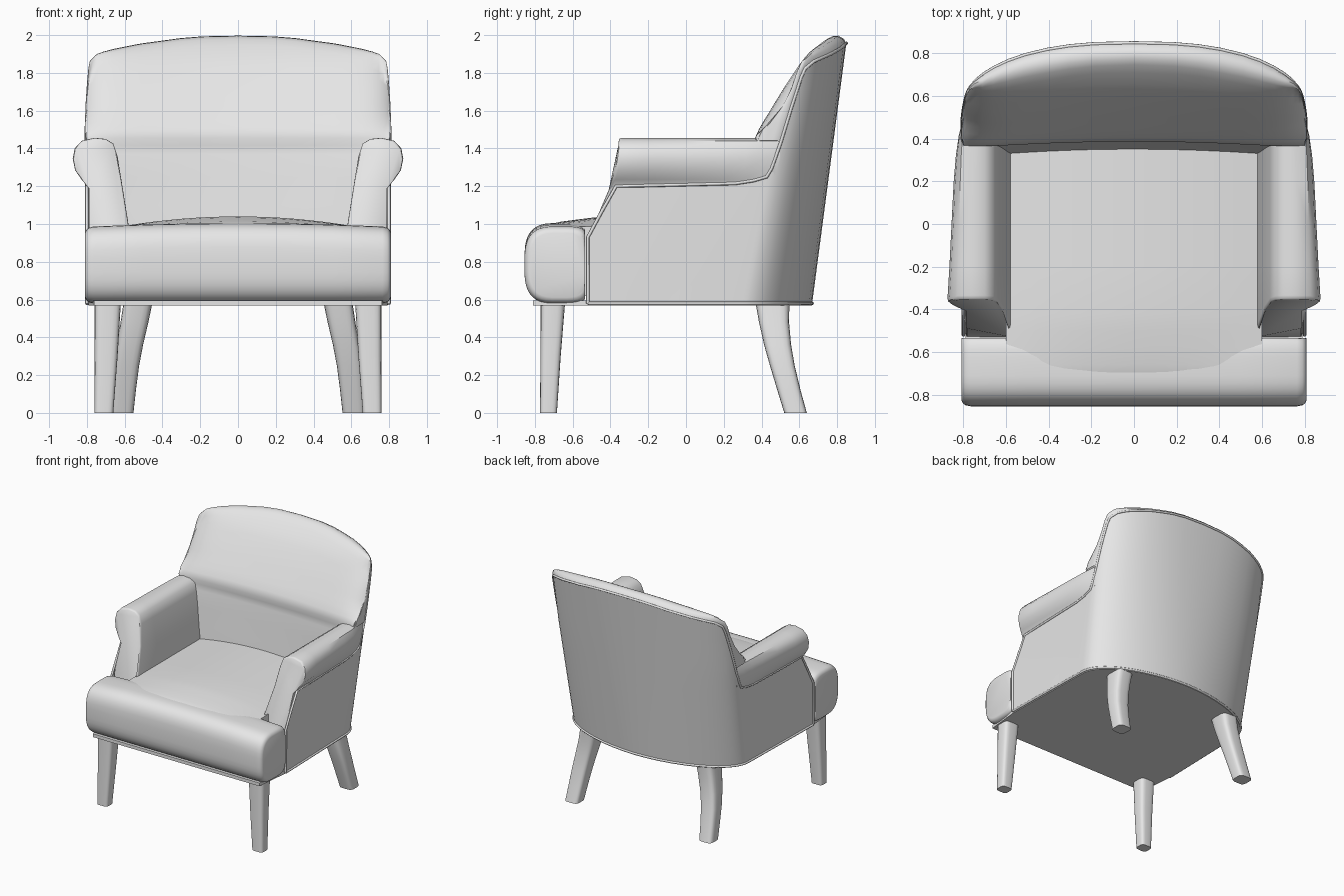
import bpy, bmesh, math
from mathutils import Vector

if "Cube" in bpy.data.objects:
    bpy.data.objects.remove(bpy.data.objects["Cube"])

fabric = bpy.data.materials.new("light grey")
fabric.diffuse_color = (0.8, 0.8, 0.8, 1)
fabric.use_nodes = True
fabric.node_tree.nodes["Principled BSDF"].inputs["Base Color"].default_value = fabric.diffuse_color


def interp(table, v):
    if v <= table[0][0]:
        return table[0][1]
    for (a, p), (b, q) in zip(table, table[1:]):
        if v <= b:
            return p + (q - p) * (v - a) / (b - a)
    return table[-1][1]


def loft(name, rings, closed=True, caps=True, center=(0, 0, 1), angle=40):
    """Skin a list of equal-length rings; open skins point away from center."""
    bm = bmesh.new()
    vs = [[bm.verts.new(p) for p in r] for r in rings]
    n = len(rings[0])
    for r0, r1 in zip(vs, vs[1:]):
        for i in range(n if closed else n - 1):
            j = (i + 1) % n
            bm.faces.new((r0[i], r0[j], r1[j], r1[i]))
    if caps:
        bm.faces.new(vs[0])
        bm.faces.new(vs[-1])
    bmesh.ops.recalc_face_normals(bm, faces=bm.faces)
    if not caps:
        c = Vector(center)
        if sum(f.normal.dot(f.calc_center_median() - c) * f.calc_area() for f in bm.faces) < 0:
            bmesh.ops.reverse_faces(bm, faces=bm.faces)
    me = bpy.data.meshes.new(name)
    bm.to_mesh(me)
    bm.free()
    for p in me.polygons:
        p.use_smooth = True
    me.set_sharp_from_angle(angle=math.radians(angle))
    me.materials.append(fabric)
    ob = bpy.data.objects.new(name, me)
    bpy.context.collection.objects.link(ob)
    return ob


def piping(name, pts, radius=0.009):
    cu = bpy.data.curves.new(name, 'CURVE')
    cu.dimensions = '3D'
    cu.bevel_depth = radius
    cu.bevel_resolution = 2
    sp = cu.splines.new('POLY')
    sp.points.add(len(pts) - 1)
    for p, co in zip(sp.points, pts):
        p.co = (*co, 1)
    cu.materials.append(fabric)
    bpy.context.collection.objects.link(bpy.data.objects.new(name, cu))


def oval(cx, cy, rx, ry, power, n, power_low=None):
    """Rounded rectangle; power_low softens the half below cx."""
    out = []
    for i in range(n):
        a = 2 * math.pi * (i + 0.5) / n
        c, s = math.cos(a), math.sin(a)
        k = 2 / (power_low if power_low and c < 0 else power)
        out.append((cx + rx * math.copysign(abs(c) ** k, c),
                    cy + ry * math.copysign(abs(s) ** k, s)))
    return out


# U-shaped plan of the outer shell: s 0..1 straight side, 1..2 curved back;
# it is rounder and narrower at the bottom than at the top
def rail(s, z, sign):
    t = (z - 0.58) / 1.37
    start = 0.30 + 0.26 * t
    depth = 0.668 + 0.18 * t - start
    half = 0.78 + 0.03 * min(1, 1.6 * t)
    if s < 1:
        return (sign * (0.80 + (half - 0.80) * s), -0.52 + (start + 0.52) * s, z)
    a = (s - 1) * math.pi / 2
    return (sign * half * max(math.cos(a), 0) ** (1.08 - 0.28 * t), start + depth * math.sin(a), z)


SIDE_TOP = [(0, 0.93), (0.16, 1.20), (0.83, 1.215), (0.93, 1.23), (1, 1.25)]
BACK_TOP = [(0, 1.25), (0.05, 1.29), (0.12, 1.42), (0.19, 1.60), (0.27, 1.77), (0.31, 1.82), (0.45, 1.86),
            (0.58, 1.878), (0.73, 1.898), (0.91, 1.93), (1, 1.957)]


def top(s):
    return interp(SIDE_TOP, s) if s < 1 else interp(BACK_TOP, math.sin((s - 1) * math.pi / 2))


side = [0, 0.08, 0.16, 0.3, 0.5, 0.7, 0.83, 0.93]
back = [1 + d / 90 for d in (0, 3, 5, 7, 9, 11, 13.5, 16, 18.5, 22, 27, 33, 40, 48, 56, 65, 73, 81)]


def both(samples):
    return [(s, 1) for s in samples] + [(2, 1)] + [(s, -1) for s in reversed(samples)]


# Outer shell and its piping
full = both(side + back)
loft("outer_shell", [[rail(s, 0.58 + (top(s) - 0.58) * v / 10, g) for v in range(11)]
                     for s, g in full], closed=False, caps=False)
edge = [rail(s, top(s), g) for s, g in full]
piping("shell_piping", [rail(0, 0.58, 1)] + edge + [rail(0, 0.58, -1)])
piping("bottom_piping", [rail(s, 0.58, g) for s, g in full])

# Underside panel
outline = [rail(s, 0.58, g)[:2] for s, g in full] + [(-0.77, -0.81), (0.77, -0.81)]
loft("base_panel", [[(x * 0.99, y, z) for x, y in outline] for z in (0.568, 0.595)])

# Padded inner back: rolled top, sloping upper cushion, seam, lower cushion
FRONT = [(1.42, 0.365), (1.46, 0.352), (1.53, 0.385), (1.72, 0.50),
         (1.87, 0.60), (1.95, 0.68), (2.0, 0.77)]
sections = []
for s, g in both([t for t in back if t > 1.07]):
    x, yp, zp = rail(s, top(s), g)
    e = min(1, abs(x) / 0.81)
    bow = 0.033 * (1 - e * e)
    zz = max(zp, 1.44)
    puff = min(1, (zz - 1.43) / 0.15)   # padding fades out where it meets the arm

    def yf(z):
        recess = 0.09 * e ** 12 * min(1, max(0.2, (z - 1.44) / 0.14))
        return min(interp(FRONT, z) + bow + recess, max(yp - 0.03, 0.36))

    y0 = yf(zz)
    ring = [(x, yp, zp)]
    for t, dz in ((0.12, 0.025), (0.35, 0.04), (0.6, 0.037), (0.82, 0.022)):
        ring.append((x * 1.012, yp + (y0 - yp) * t, zz + dz * puff))
    z_hi = zz - 0.01 * puff
    z_lo = min(1.455, z_hi - 0.005)
    for i in range(10):
        z = z_hi + (z_lo - z_hi) * i / 9
        ring.append((x * (1.012 if z > 1.5 else 1.0), yf(z), z))
    ring.append((x * 0.95, 0.368 + bow, 1.415))
    for z, y, k in ((1.37, 0.36, 1), (1.25, 0.35, 0.9), (1.1, 0.332, 0.8), (0.9, 0.315, 0.6)):
        ring.append((x * 0.9, y + bow * k, z))
    sections.append(ring)
loft("back_cushion", sections, closed=False, caps=False, center=(0, 0.65, 1.2), angle=50)

# Rolled arms: profile of (x, share of the roll overhang, z)
ARM = [(0.79, 0, 0.59), (0.79, 0, 1.0), (0.79, 0, 1.19), (0.79, 0.45, 1.235), (0.79, 0.85, 1.285),
       (0.79, 1, 1.345), (0.79, 0.88, 1.40), (0.79, 0.45, 1.44), (0.76, 0, 1.456), (0.70, 0, 1.45),
       (0.66, 0, 1.425), (0.638, 0, 1.36), (0.612, 0, 1.2), (0.58, 0, 1.0), (0.568, 0, 0.6)]
ARM_FRONT = [(0.93, -0.53), (1.0, -0.49), (1.2, -0.405), (1.3, -0.375), (1.45, -0.355)]
for g, label in ((1, "right"), (-1, "left")):
    rings = []
    for shrink, dy in ((0.93, 0.0), (0.98, 0.006), (1.0, 0.02)):
        rings.append([(g * (0.70 + (x + 0.085 * w - 0.70) * shrink),
                       interp(ARM_FRONT, z) + dy, z - (1 - shrink) * 0.12) for x, w, z in ARM])
    # the rear leans and narrows with the shell so it stays inside it
    for y, ov in ((-0.2, 0.076), (0.0, 0.066), (0.2, 0.056), (0.32, 0.046), (0.42, 0.032), (0.50, 0.012)):
        rings.append([(g * (x + ov * w - (0.13 * max(0, y) * max(0, 1.2 - z) if x > 0.77 else 0)),
                       y - 0.55 * max(0, y) * max(0, 1.36 - z), z) for x, w, z in ARM])
    loft(label + "_arm", rings)

# Seat front roll, rounder towards the front
rings = []
for x, k in ((-0.81, 0.84), (-0.803, 0.92), (-0.79, 0.97), (-0.765, 1), (-0.5, 1), (-0.25, 1), (0, 1),
             (0.25, 1), (0.5, 1), (0.765, 1), (0.79, 0.97), (0.803, 0.92), (0.81, 0.84)):
    crown = 0.02 * (1 - (x / 0.81) ** 2)
    rings.append([(x, min(y, -0.535), z + (crown if z > 0.85 else 0))
                  for y, z in oval(-0.68, 0.782, 0.176 * k, 0.203 * k, 4.5, 40, 3.0)])
loft("seat_front_roll", rings, angle=50)

# Crowned seat cushion between the arms
rings = []
for y in (-0.78, -0.72, -0.66, -0.58, -0.5, -0.42, -0.2, 0, 0.2, 0.36):
    lift = interp([(-0.78, 0.0), (-0.72, 0.4), (-0.66, 0.6), (-0.5, 0.9), (-0.42, 1)], y)
    arc = [(0.60 * i / 8, y, 0.972 + lift * (0.018 + 0.05 * (1 - (i / 8) ** 2))) for i in range(-8, 9)]
    rings.append(arc + [(0.60, y, 0.62), (-0.60, y, 0.62)])
loft("seat_cushion", rings)

# Legs: rows of (z, x centre, y centre, half width, half depth)
FRONT_LEG = [(0, 0.71, -0.728, 0.05, 0.045), (0.3, 0.698, -0.717, 0.061, 0.054),
             (0.58, 0.69, -0.705, 0.07, 0.065)]
BACK_LEG = [(0, 0.613, 0.58, 0.06, 0.06), (0.12, 0.603, 0.545, 0.063, 0.062),
            (0.25, 0.59, 0.51, 0.067, 0.066), (0.36, 0.572, 0.485, 0.07, 0.072),
            (0.48, 0.548, 0.466, 0.074, 0.08), (0.58, 0.53, 0.458, 0.077, 0.09)]
for rows, name in ((FRONT_LEG, "front_leg"), (BACK_LEG, "back_leg")):
    for g, label in ((1, "right_"), (-1, "left_")):
        loft(label + name, [[(x, y, z) for x, y in oval(g * cx, cy, hx, hy, 4, 20)]
                            for z, cx, cy, hx, hy in rows])
